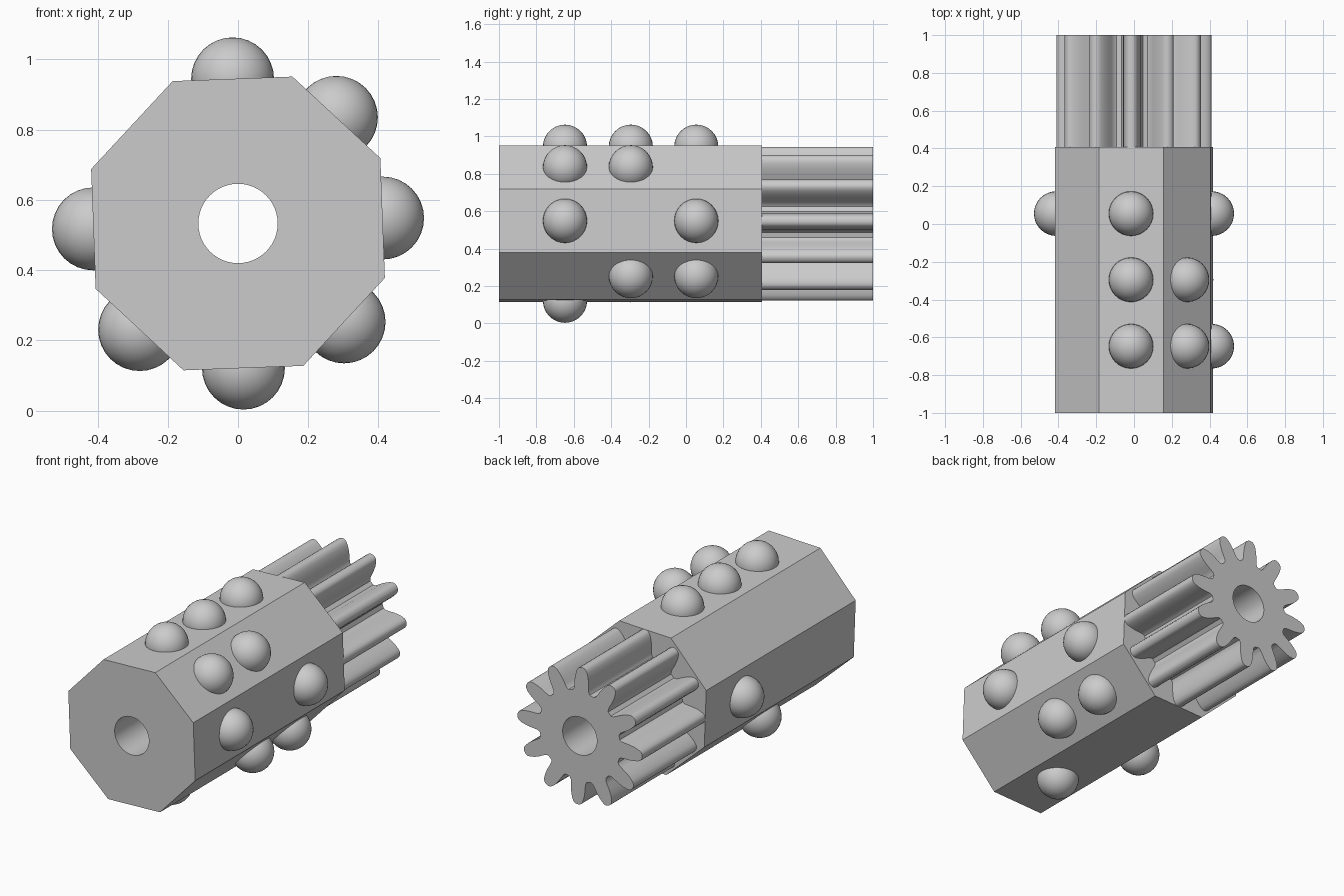
import bpy, bmesh, math
from mathutils import Vector

cube = bpy.data.objects.get("Cube")
if cube:
    bpy.data.objects.remove(cube, do_unlink=True)

AXIS_Z = 0.533              # height of the cylinder axis
TWIST = math.radians(2.15)  # roll of the whole part about its axis
FRONT, SHOULDER, BACK = -1.0, 0.407, 1.0
BORE = 0.113
APOTHEM = 0.412

grey = bpy.data.materials.new("plain grey")
grey.use_nodes = True
grey.diffuse_color = (0.6, 0.6, 0.6, 1)
grey.node_tree.nodes["Principled BSDF"].inputs["Base Color"].default_value = (0.6, 0.6, 0.6, 1)


def polar(radius, angle, y=0.0):
    return Vector((radius * math.cos(angle), y, AXIS_Z + radius * math.sin(angle)))


def finish(name, bm):
    mesh = bpy.data.meshes.new(name)
    bm.to_mesh(mesh)
    bm.free()
    mesh.materials.append(grey)
    obj = bpy.data.objects.new(name, mesh)
    bpy.context.collection.objects.link(obj)
    bpy.ops.object.select_all(action="DESELECT")
    obj.select_set(True)
    bpy.context.view_layer.objects.active = obj
    bpy.ops.object.shade_smooth_by_angle(angle=math.radians(35))
    return obj


def bored_prism(name, outline, y0, y1):
    """Extrude a polar outline along y, with a round bore through it."""
    bm = bmesh.new()
    bore = [(BORE, math.tau * i / 48) for i in range(48)]
    edges = []
    for loop in (outline, bore):
        vs = [bm.verts.new(polar(r, a, y0)) for r, a in loop]
        edges += [bm.edges.new((vs[i - 1], vs[i])) for i in range(len(vs))]
    bmesh.ops.triangle_fill(bm, edges=edges, use_beauty=True, normal=(0, -1, 0))
    new = bmesh.ops.extrude_face_region(bm, geom=bm.faces[:], use_keep_orig=True)["geom"]
    bmesh.ops.translate(bm, vec=(0, y1 - y0, 0),
                        verts=[g for g in new if isinstance(g, bmesh.types.BMVert)])
    bmesh.ops.recalc_face_normals(bm, faces=bm.faces[:])
    return finish(name, bm)


# Octagonal drum
corner = APOTHEM / math.cos(math.pi / 8)
octagon = [(corner, TWIST + math.pi / 8 + k * math.pi / 4) for k in range(8)]
bored_prism("octagonal_drum", octagon, FRONT, SHOULDER)

# Pinion gear: half a tooth as (radius, half width), mirrored and repeated
TEETH = 12
half_tooth = [(0.268, 0.057), (0.28, 0.049), (0.30, 0.047), (0.33, 0.046),
              (0.36, 0.042), (0.385, 0.035), (0.402, 0.026), (0.409, 0.015), (0.411, 0.005)]
flank = [(r, w / r) for r, w in half_tooth]
tooth = [(r, -a) for r, a in flank] + [(r, a) for r, a in reversed(flank)]
gear = [(r, TWIST + math.tau * k / TEETH + a) for k in range(TEETH) for r, a in tooth]
bored_prism("pinion_gear", gear, SHOULDER, BACK)

# Round studs: row numbers used on each face, counted around from +x
ROWS = (-0.647, -0.295, 0.055)
studs = {0: (0, 2), 1: (0, 1), 2: (0, 1, 2), 4: (2,), 5: (1,), 6: (0,), 7: (1, 2)}
for face, rows in studs.items():
    for row in rows:
        bm = bmesh.new()
        bmesh.ops.create_uvsphere(bm, u_segments=32, v_segments=16, radius=0.118)
        stud = finish(f"stud_face{face}_row{row}", bm)
        stud.location = polar(APOTHEM, TWIST + face * math.pi / 4, ROWS[row])
